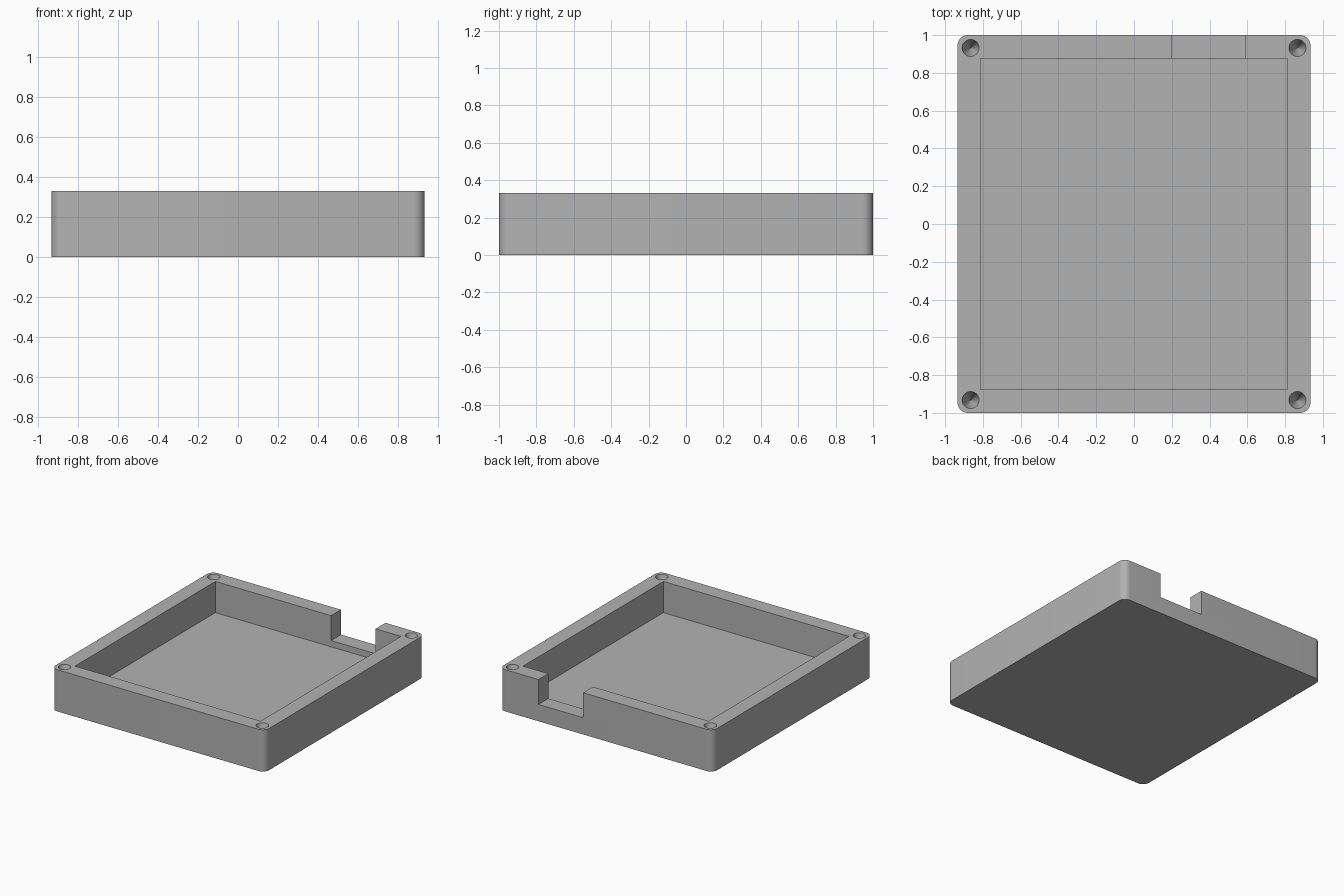
import bpy
import bmesh
from math import radians
from mathutils import Matrix

old = bpy.data.objects.get("Cube")
if old:
    bpy.data.objects.remove(old)

W, D, H = 0.934, 1.0, 0.33        # half width, half depth, height
IN_W, IN_D, FLOOR = 0.812, 0.877, 0.083

# One grey plastic
grey = bpy.data.materials.new("grey plastic")
grey.use_nodes = True
colour = (0.45, 0.45, 0.45, 1)
grey.diffuse_color = colour
grey.node_tree.nodes["Principled BSDF"].inputs["Base Color"].default_value = colour


def finish(bm, name):
    mesh = bpy.data.meshes.new(name)
    bm.to_mesh(mesh)
    bm.free()
    mesh.materials.append(grey)
    obj = bpy.data.objects.new(name, mesh)
    bpy.context.collection.objects.link(obj)
    return obj


def box(name, x0, x1, y0, y1, z0, z1, corner=0):
    bm = bmesh.new()
    centre = Matrix.Translation(((x0 + x1) / 2, (y0 + y1) / 2, (z0 + z1) / 2))
    size = Matrix.Diagonal((x1 - x0, y1 - y0, z1 - z0, 1))
    bmesh.ops.create_cube(bm, size=1, matrix=centre @ size)
    if corner:
        upright = [e for e in bm.edges
                   if abs(e.verts[0].co.z - e.verts[1].co.z) > 0.1]
        bmesh.ops.bevel(bm, geom=upright, offset=corner, segments=10,
                        profile=0.5, affect='EDGES')
    return finish(bm, name)


def cone_hole(name, x, y, radius, depth):
    # Extended above the rim so that the cut is clean
    over = 0.02
    bm = bmesh.new()
    bmesh.ops.create_cone(bm, segments=32, cap_ends=True, radius1=0.001,
                          radius2=radius * (depth + over) / depth,
                          depth=depth + over,
                          matrix=Matrix.Translation((x, y, H + (over - depth) / 2)))
    return finish(bm, name)


# Tray body with rounded upright corners
tray = box("tray_body", -W, W, -D, D, 0, H, corner=0.055)

# Cutters: cavity, cable notch in the back wall, four corner screw holes
cutters = [
    box("cavity_cutter", -IN_W, IN_W, -IN_D, IN_D, FLOOR, H + 0.1),
    box("notch_cutter", 0.2, 0.59, IN_D - 0.05, D + 0.1, 0.133, H + 0.1),
]
for sx in (-1, 1):
    for sy in (-1, 1):
        cutters.append(cone_hole("screw_hole_cutter", sx * 0.865, sy * 0.932, 0.045, 0.16))

bpy.context.view_layer.objects.active = tray
for cutter in cutters:
    mod = tray.modifiers.new("cut", 'BOOLEAN')
    mod.operation = 'DIFFERENCE'
    mod.solver = 'EXACT'
    mod.object = cutter
    bpy.ops.object.modifier_apply(modifier=mod.name)
    bpy.data.objects.remove(cutter)

# Smooth the round corners and holes, keep the edges sharp
bpy.ops.object.select_all(action='DESELECT')
tray.select_set(True)
bpy.ops.object.shade_smooth_by_angle(angle=radians(30))
